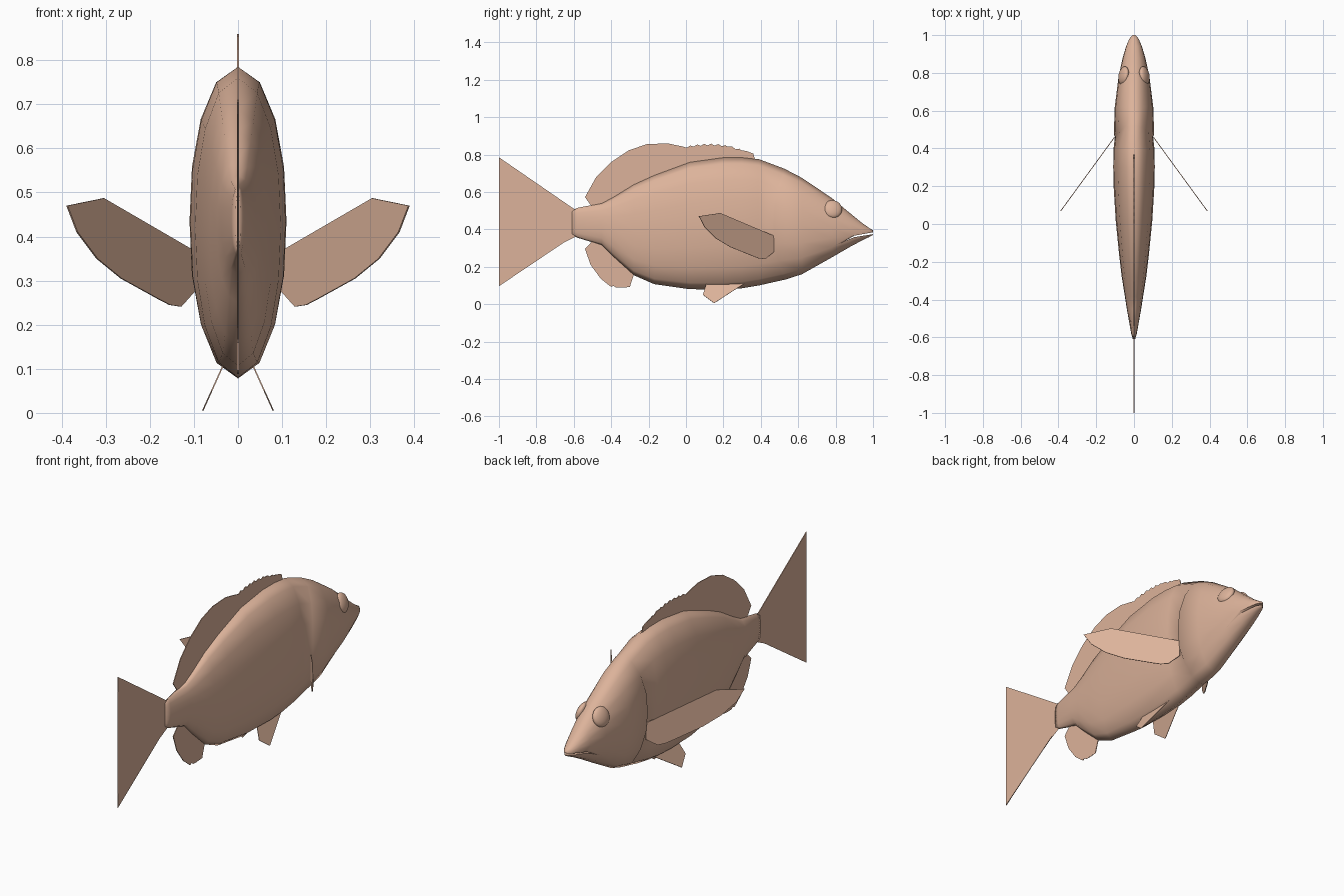
import bpy
import bmesh
import math

default_cube = bpy.data.objects.get("Cube")
if default_cube:
    bpy.data.objects.remove(default_cube)

# One skin colour for the whole fish
skin = bpy.data.materials.new("tan_skin")
skin.use_nodes = True
tan = (0.72, 0.45, 0.325, 1)
skin.diffuse_color = tan
skin.node_tree.nodes["Principled BSDF"].inputs["Base Color"].default_value = tan


def finish(bm, name, smooth_angle=None):
    """Turn a bmesh into a named object with the skin material."""
    bmesh.ops.recalc_face_normals(bm, faces=bm.faces)
    mesh = bpy.data.meshes.new(name)
    bm.to_mesh(mesh)
    bm.free()
    mesh.materials.append(skin)
    obj = bpy.data.objects.new(name, mesh)
    bpy.context.collection.objects.link(obj)
    if smooth_angle:
        smooth(obj, smooth_angle)
    return obj


def smooth(obj, degrees):
    bpy.ops.object.select_all(action="DESELECT")
    obj.select_set(True)
    bpy.context.view_layer.objects.active = obj
    bpy.ops.object.shade_smooth_by_angle(angle=math.radians(degrees))


def fin(name, outline, place, thickness=0.004):
    """Flat fin from a (y, z) or (x, z) outline, placed in space by a rule."""
    bm = bmesh.new()
    bm.faces.new([bm.verts.new(place(a, b)) for a, b in outline])
    bmesh.ops.triangulate(bm, faces=bm.faces)
    obj = finish(bm, name)
    solid = obj.modifiers.new("thickness", "SOLIDIFY")
    solid.thickness = thickness
    solid.offset = 0
    return obj


def scallop(start, end, count, bow, depth):
    """Wavy fin edge from start to end, bowed outwards."""
    points = []
    steps = count * 2
    for i in range(steps + 1):
        t = i / steps
        y = start[0] + (end[0] - start[0]) * t
        z = start[1] + (end[1] - start[1]) * t
        points.append((y, z + bow * math.sin(math.pi * t) - depth * (i % 2)))
    return points


# Body: rings of (y, top, bottom, half width), from tail stem to snout
stations = [
    (-0.61, 0.5, 0.37, 0.006), (-0.58, 0.515, 0.355, 0.015),
    (-0.45, 0.54, 0.315, 0.038), (-0.385, 0.575, 0.25, 0.048),
    (-0.28, 0.64, 0.155, 0.065), (-0.17, 0.69, 0.107, 0.078),
    (0.02, 0.76, 0.08, 0.097), (0.2, 0.785, 0.078, 0.108),
    (0.3, 0.785, 0.085, 0.11), (0.39, 0.775, 0.1, 0.109),
    (0.524, 0.725, 0.13, 0.101), (0.53, 0.722, 0.131, 0.107),
    (0.62, 0.675, 0.16, 0.102), (0.78, 0.567, 0.25, 0.082),
    (0.88, 0.484, 0.308, 0.06), (0.94, 0.435, 0.34, 0.042),
    (0.98, 0.407, 0.359, 0.025), (1, 0.395, 0.37, 0.008),
]
quarter = [(0, 1), (0.45, 0.9), (0.77, 0.66), (0.95, 0.35), (1, 0)]
half = quarter + [(x, -z) for x, z in reversed(quarter[:-1])]
section = half + [(-x, z) for x, z in reversed(half[1:-1])]

bm = bmesh.new()
rings = []
for y, top, bottom, width in stations:
    # The gill cover edge curves back along the flank
    sweep = 0.06 if 0.5 < y < 0.6 else 0
    mid, height = (top + bottom) / 2, (top - bottom) / 2
    rings.append([bm.verts.new((x * width, y - sweep * x * x, mid + z * height))
                  for x, z in section])
for a, b in zip(rings, rings[1:]):
    for i in range(len(section)):
        j = (i + 1) % len(section)
        bm.faces.new((a[i], a[j], b[j], b[i]))
bm.faces.new(rings[0])
bm.faces.new(rings[-1])
body = finish(bm, "body")

# Mouth: a thin wedge cut into the snout
wedge = [(0.85, 0.338), (0.9, 0.366), (1.03, 0.39), (1.03, 0.379), (0.9, 0.358)]
bm = bmesh.new()
face = bm.faces.new([bm.verts.new((-0.2, y, z)) for y, z in wedge])
pushed = bmesh.ops.extrude_face_region(bm, geom=[face])["geom"]
bmesh.ops.translate(bm, vec=(0.4, 0, 0),
                    verts=[v for v in pushed if isinstance(v, bmesh.types.BMVert)])
cutter = finish(bm, "mouth_cutter")
cut = body.modifiers.new("mouth", "BOOLEAN")
cut.operation = "DIFFERENCE"
cut.object = cutter
bpy.context.view_layer.objects.active = body
bpy.ops.object.modifier_apply(modifier=cut.name)
bpy.data.objects.remove(cutter)
smooth(body, 75)

# Tail, dorsal and anal fins stand on the centre plane


def upright(y, z):
    return (0, y, z)


fin("tail_fin", [
    (-0.58, 0.51), (-0.6, 0.51), (-1, 0.785), (-1, 0.71), (-0.96, 0.62),
    (-0.82, 0.465), (-0.81, 0.43), (-0.84, 0.385), (-0.97, 0.25),
    (-1, 0.16), (-1, 0.096), (-0.6, 0.365), (-0.58, 0.365)], upright)

fin("dorsal_fin", [
    (-0.45, 0.5), (-0.51, 0.53), (-0.54, 0.572), (-0.48, 0.68), (-0.4, 0.76),
    (-0.305, 0.823), (-0.21, 0.855), (-0.1, 0.86)]
    + scallop((-0.015, 0.842), (0.36, 0.805), 10, 0.032, 0.009)
    + [(0.37, 0.765), (0.26, 0.72), (0, 0.7), (-0.25, 0.6)], upright)

fin("anal_fin", [
    (-0.48, 0.36), (-0.54, 0.295), (-0.51, 0.21), (-0.455, 0.135)]
    + scallop((-0.4, 0.092), (-0.3, 0.092), 4, -0.004, -0.008)
    + [(-0.28, 0.155), (-0.27, 0.22), (-0.38, 0.3)], upright)

# Paired fins and eyes
pectoral = [
    (0.095, 0.365), (0.305, 0.487), (0.388, 0.47), (0.365, 0.41), (0.32, 0.35),
    (0.265, 0.305), (0.18, 0.258), (0.155, 0.245), (0.13, 0.241), (0.095, 0.28)]
pelvic = [(0.11, 0.112), (0.09, 0.05), (0.15, 0.005), (0.315, 0.112)]

for side, s in (("left", 1), ("right", -1)):
    fin(side + "_pectoral_fin", pectoral,
        lambda x, z: (s * x, 0.45 - (x - 0.11) * 1.37, z))
    fin(side + "_pelvic_fin", pelvic,
        lambda y, z: (s * (0.08 - (z - 0.005) * 0.45), y, z), 0.003)
    bm = bmesh.new()
    bmesh.ops.create_uvsphere(bm, u_segments=24, v_segments=12, radius=0.05)
    bmesh.ops.scale(bm, vec=(0.45, 1, 1), verts=bm.verts)
    eye = finish(bm, side + "_eye", 60)
    eye.location = (s * 0.055, 0.785, 0.508)
    eye.rotation_euler = (0, s * -0.35, s * 0.2)
